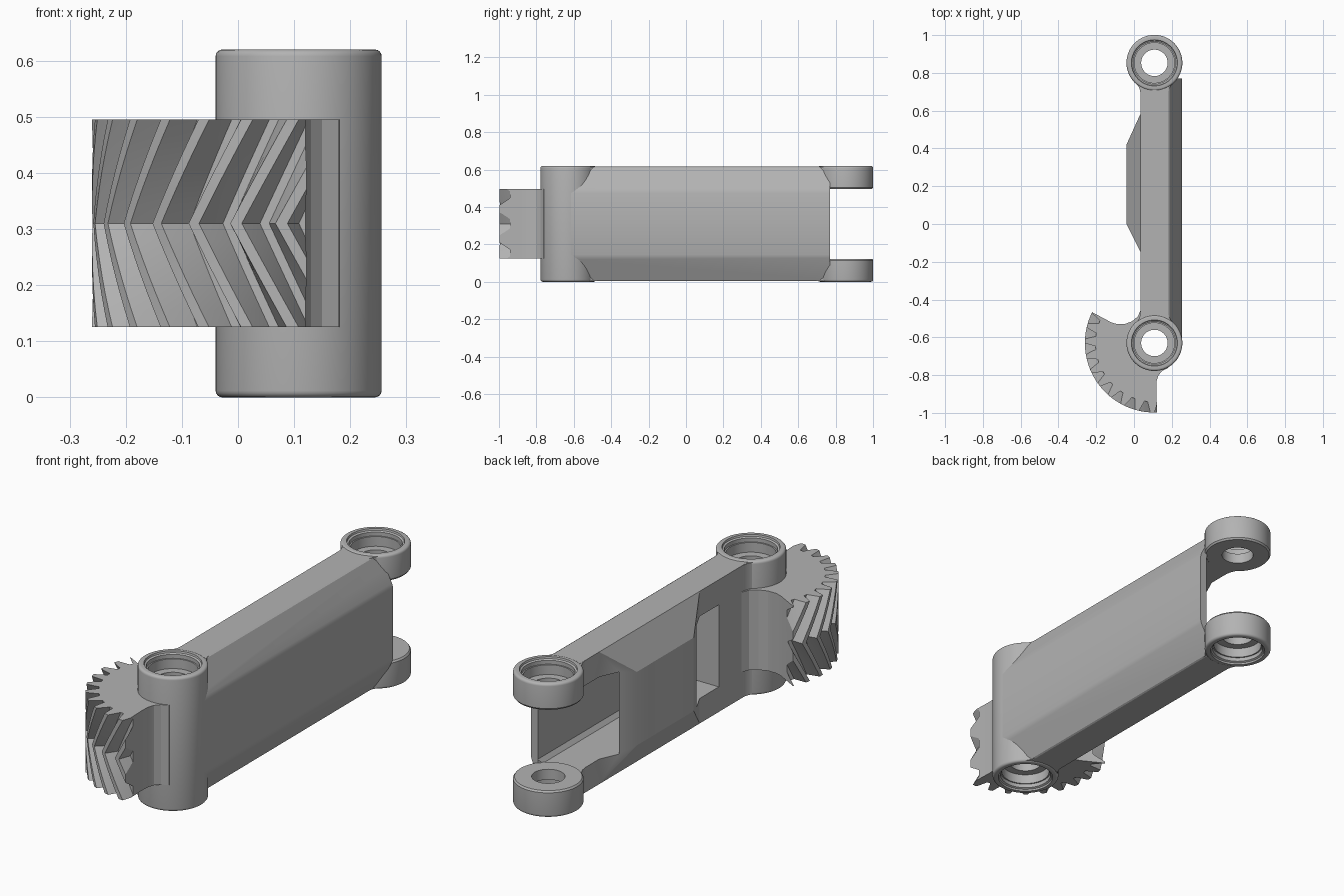
import bpy, bmesh
from math import sin, cos, pi, radians

if "Cube" in bpy.data.objects:
    bpy.data.objects.remove(bpy.data.objects["Cube"], do_unlink=True)

CX, GEAR_Y, FORK_Y = 0.108, -0.63, 0.853   # pivot axes
H, R = 0.62, 0.148                         # total height, boss radius
G0, G1 = 0.125, 0.495                      # gear height range

metal = bpy.data.materials.new("plain grey")
metal.use_nodes = True
grey = (0.45, 0.45, 0.45, 1)
metal.diffuse_color = grey
metal.node_tree.nodes["Principled BSDF"].inputs["Base Color"].default_value = grey


def make(name, bm):
    bmesh.ops.recalc_face_normals(bm, faces=bm.faces)
    me = bpy.data.meshes.new(name)
    bm.to_mesh(me)
    bm.free()
    me.materials.append(metal)
    ob = bpy.data.objects.new(name, me)
    bpy.context.collection.objects.link(ob)
    return ob


def stack(name, rings, closed=False):
    """Skin between equal-length point rings; cap the ends or close the loop."""
    bm = bmesh.new()
    vs = [[bm.verts.new(p) for p in ring] for ring in rings]
    n = len(vs[0])
    pairs = list(zip(vs, vs[1:])) + ([(vs[-1], vs[0])] if closed else [])
    for a, b in pairs:
        for i in range(n):
            j = (i + 1) % n
            bm.faces.new((a[i], a[j], b[j], b[i]))
    if not closed:
        bm.faces.new(vs[0])
        bm.faces.new(vs[-1])
    return make(name, bm)


def prism(name, pts, lo, hi, along_y=False):
    if along_y:
        return stack(name, [[(x, t, z) for x, z in pts] for t in (lo, hi)])
    return stack(name, [[(x, y, t) for x, y in pts] for t in (lo, hi)])


def lathe(name, profile, y, seg=72):
    """Revolve a closed (radius, height) loop round a pivot axis."""
    ang = [2 * pi * i / seg for i in range(seg)]
    return stack(name, [[(CX + r * cos(a), y + r * sin(a), z) for a in ang]
                        for r, z in profile], closed=True)


def boolean(ob, tool, op, keep=False):
    bpy.context.view_layer.objects.active = ob
    m = ob.modifiers.new(op, 'BOOLEAN')
    m.operation, m.object, m.solver = op, tool, 'EXACT'
    bpy.ops.object.modifier_apply(modifier=m.name)
    if not keep:
        bpy.data.objects.remove(tool, do_unlink=True)


def smooth(ob, angle=30):
    bpy.ops.object.select_all(action='DESELECT')
    ob.select_set(True)
    bpy.context.view_layer.objects.active = ob
    bpy.ops.object.shade_smooth_by_angle(angle=radians(angle))


def clear_bore(ob, y):
    ring = [(CX + 0.138 * cos(2 * pi * i / 72), y + 0.138 * sin(2 * pi * i / 72))
            for i in range(72)]
    boolean(ob, prism("bore_cutter", ring, -1, 2), 'DIFFERENCE')


# Top half of a boss: rounded rim, lipped bearing pocket, through hole
pocket = [(0.07, H - 0.075), (0.106, H - 0.075), (0.106, H - 0.03), (0.112, H - 0.03),
          (0.112, H - 0.012), (0.12, H - 0.008), (0.122, H)]
rim = [(R - 0.012 + 0.012 * sin(a), H - 0.012 + 0.012 * cos(a))
       for a in (0, pi / 8, pi / 4, 3 * pi / 8, pi / 2)]
half = pocket + rim

# Pivot barrel with a pocket at both ends
barrel = half + [(r, H - z) for r, z in reversed(half)]
smooth(lathe("pivot_barrel", barrel, GEAR_Y))

# Fork rings
ring_profile = half + [(R, 0.505), (R - 0.006, 0.497), (0.07, 0.497)]
smooth(lathe("upper_fork_ring", ring_profile, FORK_Y))
smooth(lathe("lower_fork_ring", [(r, H - z) for r, z in ring_profile], FORK_Y))

# Arm: chamfered section, clipped in plan to leave the raised bridge
top, xl, xr = H - 0.004, 0.035, 0.18
section = [(xl, 0.004), (xr, 0.004), (0.187, 0.008), (0.25, 0.127), (0.255, 0.145)]
section += [(x, H - z) for x, z in reversed(section)]
section[-1:] = [(xl, top), (-0.041, 0.48), (-0.041, 0.14)]
arm = prism("arm_channel", section, GEAR_Y, 0.77, along_y=True)
plan = [(xl, -0.7), (0.3, -0.7), (0.3, 0.8), (xl, 0.8),
        (xl, 0.585), (-0.06, 0.376), (-0.06, 0.04), (xl, -0.15)]
boolean(arm, prism("plan_cutter", plan, -1, 2), 'INTERSECT')

# Hollow, open at the fork end and on either side of the bridge
hollow = [(-0.005, 0.12), (0.205, 0.12), (0.22, 0.14), (0.22, 0.48), (0.205, 0.5), (-0.005, 0.5)]
boolean(arm, prism("hollow_cutter", hollow, -0.29, 1, along_y=True), 'DIFFERENCE')
for y in (GEAR_Y, FORK_Y):
    clear_bore(arm, y)
smooth(arm, 25)

# Flared necks joining the arm to the bosses
flare = [(0.072, 0.65), (0.073, 0.69), (0.078, 0.715), (0.088, 0.735), (0.102, 0.752)]
mid = (GEAR_Y + FORK_Y) / 2


def neck(name, lo, hi, at_gear):
    side = [(d, 2 * mid - y if at_gear else y) for d, y in flare]
    tip = (CX, GEAR_Y if at_gear else FORK_Y)
    pts = [(CX - d, y) for d, y in side] + [tip] + [(CX + d, y) for d, y in reversed(side)]
    ob = prism(name, pts, lo, hi)
    clear_bore(ob, tip[1])
    smooth(ob)


neck("upper_fork_neck", 0.5, top - 0.001, False)
neck("lower_fork_neck", 0.005, 0.12, False)
neck("barrel_neck", 0.005, top - 0.001, True)

# Herringbone gear, trimmed to a sector
TEETH, TWIST, LAYERS = 28, radians(16), 12
pitch = 2 * pi / TEETH
tooth = [(-0.38, 0.312), (-0.25, 0.34), (-0.13, 0.368),
         (0.13, 0.368), (0.25, 0.34), (0.38, 0.312)]
layers = []
for k in range(LAYERS + 1):
    t = k / LAYERS
    turn = radians(239.5) + TWIST * abs(2 * t - 1)
    layers.append([(CX + r * cos(turn + (i + f) * pitch), GEAR_Y + r * sin(turn + (i + f) * pitch),
                    G0 + (G1 - G0) * t) for i in range(TEETH) for f, r in tooth])
gear = stack("gear_sector", layers)
outline = [(-0.45, -0.348), (-0.225, -0.465), (-0.12, -0.521), (-0.09, -0.53), (-0.05, -0.53),
           (-0.01, -0.515), (0.02, -0.49), (0.035, -0.455), (0.108, -0.45), (0.2, -0.63),
           (0.18, -0.762), (0.15, -0.778), (0.13, -0.8), (0.12, -0.83), (0.118, -0.87),
           (0.124, -1.05), (-0.45, -1.05)]
boolean(gear, prism("sector_cutter", outline, 0, 1), 'INTERSECT')
clear_bore(gear, GEAR_Y)
smooth(gear, 18)
